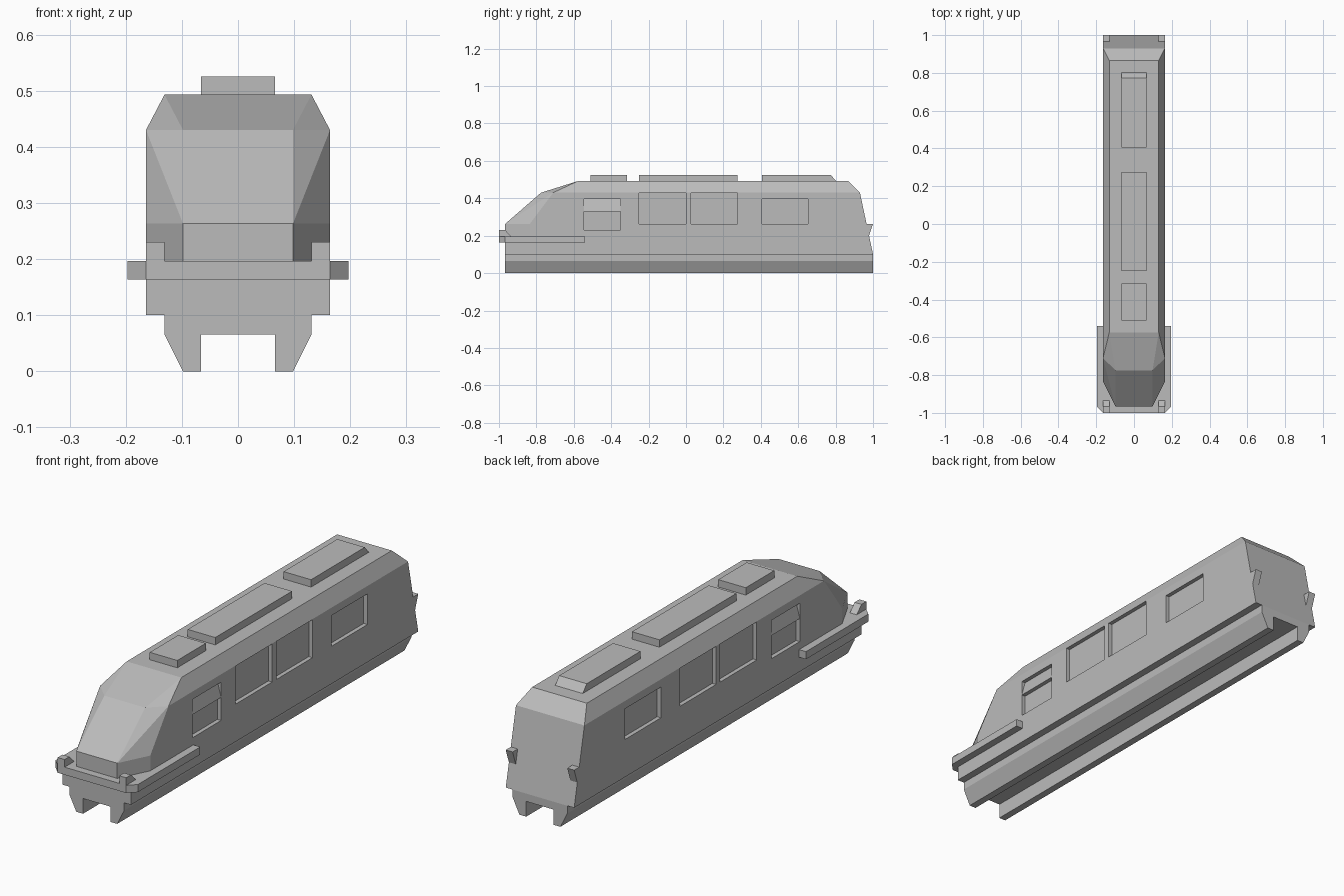
import bpy
import bmesh

if "Cube" in bpy.data.objects:
    bpy.data.objects.remove(bpy.data.objects["Cube"])

GREY = (0.5, 0.5, 0.5, 1)
paint = bpy.data.materials.new("plain grey")
paint.use_nodes = True
paint.diffuse_color = GREY
paint.node_tree.nodes["Principled BSDF"].inputs["Base Color"].default_value = GREY

W = 0.164        # half width of the body
NOSE = 0.098     # half width of the nose
FRONT, BACK = -0.967, 1.0
DEPTH = 0.018    # window recess


def finish(name, bm):
    bmesh.ops.recalc_face_normals(bm, faces=bm.faces)
    mesh = bpy.data.meshes.new(name)
    bm.to_mesh(mesh)
    bm.free()
    mesh.materials.append(paint)
    obj = bpy.data.objects.new(name, mesh)
    bpy.context.collection.objects.link(obj)
    return obj


def extrude(name, profile, axis, a, b):
    """Sweep a 2D profile along x (profile in y, z), y (x, z) or z (x, y)."""
    def place(p, t):
        co = list(p)
        co.insert(axis, t)
        return co
    bm = bmesh.new()
    face = bm.faces.new([bm.verts.new(place(p, a)) for p in profile])
    new = bmesh.ops.extrude_face_region(bm, geom=[face])["geom"]
    for v in new:
        if isinstance(v, bmesh.types.BMVert):
            v.co[axis] = b
    return finish(name, bm)


def hull(name, points):
    """Convex shell round points that are mirrored across x."""
    bm = bmesh.new()
    for x, y, z in points:
        for s in (-1, 1):
            bm.verts.new((s * x, y, z))
    bmesh.ops.convex_hull(bm, input=bm.verts)
    bmesh.ops.dissolve_limit(bm, angle_limit=0.005, verts=bm.verts, edges=bm.edges)
    return finish(name, bm)


# Upper body with tapered cab and sloping rear
body = hull("upper_body", [
    (NOSE, FRONT, 0.18), (W, -0.835, 0.18), (W, 0.983, 0.18),
    (NOSE, FRONT, 0.263), (W, -0.835, 0.263),
    (NOSE, -0.775, 0.43), (W, -0.71, 0.43), (W, 0.93, 0.43),
    (0.131, -0.575, 0.493), (0.131, 0.866, 0.493)])

# Lower body and the grooved chassis beneath it
extrude("lower_body", [(FRONT, 0.1), (BACK, 0.1), (0.983, 0.18), (FRONT, 0.18)], 0, -W, W)
half = [(0.066, 0.066), (0.066, 0), (0.098, 0), (0.131, 0.066), (0.131, 0.1)]
extrude("chassis", half + [(-x, z) for x, z in reversed(half)], 1, FRONT, BACK)

# Front bumper deck with clipped corners
deck = [(W, -1), (0.197, FRONT), (0.197, -0.54)]
extrude("bumper_deck", deck + [(-x, y) for x, y in reversed(deck)], 2, 0.164, 0.197)

# Recessed windows: front, back, sill, head
windows = [(-0.545, -0.35, 0.23, 0.396), (-0.25, 0, 0.263, 0.428),
           (0.028, 0.276, 0.263, 0.428), (0.406, 0.652, 0.263, 0.396)]
for side, s in (("right", -1), ("left", 1)):
    for y0, y1, z0, z1 in windows:
        cutter = extrude("window_cutter", [(y0, z0), (y1, z0), (y1, z1), (y0, z1)],
                         0, s * (W - DEPTH), s * (W + 0.1))
        cutter.hide_render = True
        mod = body.modifiers.new("window", "BOOLEAN")
        mod.operation = "DIFFERENCE"
        mod.solver = "EXACT"
        mod.object = cutter
        bpy.context.view_layer.objects.active = body
        bpy.ops.object.modifier_apply(modifier=mod.name)
        bpy.data.objects.remove(cutter)

    # Sloping visor inside the cab window
    y0, y1, _, top = windows[0]
    inner = s * (W - DEPTH)
    extrude(side + "_cab_visor", [(inner, 0.33), (s * W, 0.33), (inner, top)], 1, y0, y1)

    # Lamps at both ends
    extrude(side + "_front_lamp", [(-1, 0.197), (-0.935, 0.197), (FRONT, 0.23), (-1, 0.23)],
            0, s * 0.131, s * W)
    extrude(side + "_rear_lamp", [(0.978, 0.2), (BACK, 0.263), (0.965, 0.263)],
            0, s * 0.131, s * W)

# Roof units, the last with a bevelled rear
for name, y0, y1, bevel in (("front", -0.51, -0.315, 0), ("middle", -0.25, 0.276, 0),
                            ("rear", 0.406, 0.804, 0.03)):
    extrude(name + "_roof_unit", [(y0, 0.49), (y1, 0.49), (y1 - bevel, 0.525), (y0, 0.525)],
            0, -0.066, 0.066)
